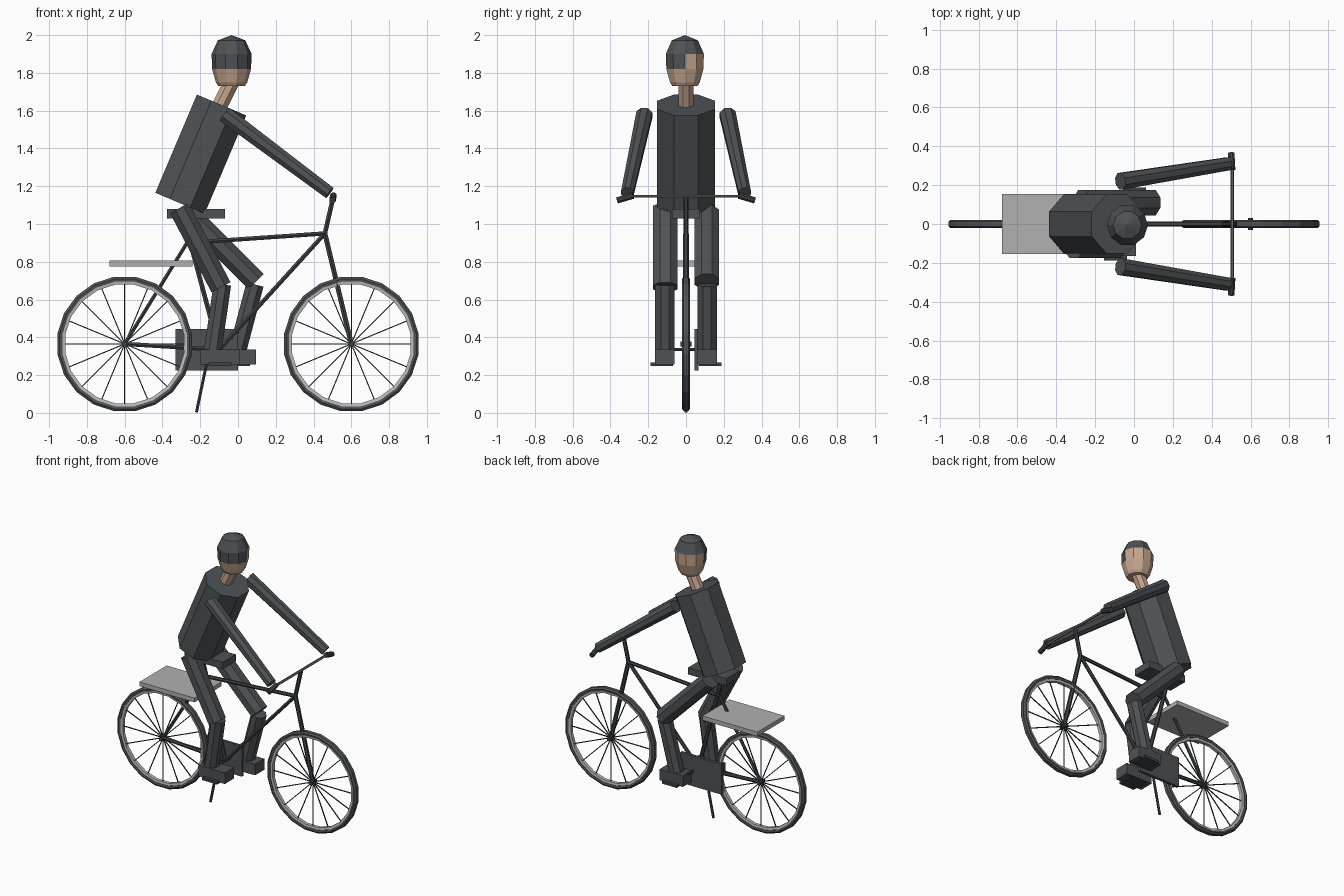
import bpy, bmesh, math
from mathutils import Vector, Matrix

if "Cube" in bpy.data.objects:
    bpy.data.objects.remove(bpy.data.objects["Cube"], do_unlink=True)


def material(name, rgb):
    m = bpy.data.materials.new(name)
    m.use_nodes = True
    m.diffuse_color = (*rgb, 1)
    m.node_tree.nodes["Principled BSDF"].inputs["Base Color"].default_value = (*rgb, 1)
    return m


CLOTH = material("dark slate cloth", (0.075, 0.085, 0.092))
FRAME = material("dark frame metal", (0.05, 0.054, 0.06))
TYRE = material("tyre rubber", (0.08, 0.086, 0.094))
RIM = material("pale rim metal", (0.5, 0.5, 0.5))
RACK = material("light grey rack", (0.44, 0.44, 0.44))
BAR = material("grey handlebar", (0.2, 0.2, 0.2))
SKIN = material("skin", (0.56, 0.38, 0.27))


def finish(name, bm, *mats):
    bmesh.ops.recalc_face_normals(bm, faces=bm.faces)
    me = bpy.data.meshes.new(name)
    bm.to_mesh(me)
    bm.free()
    for m in mats:
        me.materials.append(m)
    ob = bpy.data.objects.new(name, me)
    bpy.context.collection.objects.link(ob)
    return ob


def add_rod(bm, a, b, r1, r2, sides, depth=1.0):
    """Tapered prism from a to b; depth scales it in the travel plane."""
    a, b = Vector(a), Vector(b)
    axis = (b - a).normalized()
    side = Vector((0, 1, 0)) if abs(axis.y) < 0.9 else Vector((1, 0, 0))
    u = (side - axis * side.dot(axis)).normalized()
    v = axis.cross(u)
    rot = Matrix((u, v, axis)).transposed().to_4x4()
    mat = (Matrix.Translation((a + b) / 2) @ rot @ Matrix.Diagonal((1, depth, 1, 1))
           @ Matrix.Rotation(math.pi / sides, 4, "Z"))
    bmesh.ops.create_cone(bm, cap_ends=True, segments=sides, radius1=r1, radius2=r2,
                          depth=(b - a).length, matrix=mat)


def rod(name, a, b, r, mat, sides=6, r2=None, depth=1.0):
    bm = bmesh.new()
    add_rod(bm, a, b, r, r if r2 is None else r2, sides, depth)
    return finish(name, bm, mat)


def box(name, lo, hi, mat):
    lo, hi = Vector(lo), Vector(hi)
    bm = bmesh.new()
    bmesh.ops.create_cube(bm, size=1, matrix=Matrix.Translation((lo + hi) / 2)
                          @ Matrix.Diagonal((*(hi - lo), 1)))
    return finish(name, bm, mat)


def ring(name, centre, profile, mat, sides=20):
    """Closed (radius, y) profile spun around the wheel axle."""
    bm = bmesh.new()
    loops = []
    for i in range(sides):
        t = math.tau * (i + 0.5) / sides
        loops.append([bm.verts.new(centre + Vector((r * math.cos(t), y, r * math.sin(t))))
                      for r, y in profile])
    n = len(profile)
    for i in range(sides):
        p, q = loops[i], loops[(i + 1) % sides]
        for j in range(n):
            bm.faces.new((p[j], p[(j + 1) % n], q[(j + 1) % n], q[j]))
    return finish(name, bm, mat)


# Wheels: tyre, rim, hub and spokes
for label, x in (("rear", -0.6), ("front", 0.6)):
    c = Vector((x, 0, 0.365))
    ring(label + "_tyre", c, [(0.36, -0.012), (0.36, 0.012), (0.348, 0.021),
                              (0.334, 0.018), (0.334, -0.018), (0.348, -0.021)], TYRE)
    ring(label + "_rim", c, [(0.336, -0.015), (0.336, 0.015), (0.318, 0.012), (0.318, -0.012)], RIM)
    rod(label + "_hub", c - Vector((0, 0.03, 0)), c + Vector((0, 0.03, 0)), 0.014, FRAME, 8)
    bm = bmesh.new()
    for i in range(16):
        t = math.tau * i / 16
        add_rod(bm, c, c + 0.322 * Vector((math.cos(t), 0, math.sin(t))), 0.004, 0.004, 4)
    finish(label + "_spokes", bm, FRAME)

# Frame tubes
rear_axle, front_axle = (-0.6, 0, 0.365), (0.6, 0, 0.365)
crank, cluster, head_tube = (-0.1, 0, 0.335), (-0.27, 0, 0.9), (0.46, 0, 0.95)
stem_top = (0.505, 0, 1.145)
for name, a, b, r in (("chain_stay", rear_axle, crank, 0.013),
                      ("seat_stay", rear_axle, cluster, 0.011),
                      ("seat_tube", crank, (-0.29, 0, 1.04), 0.014),
                      ("top_tube", cluster, head_tube, 0.013),
                      ("down_tube", crank, head_tube, 0.013),
                      ("fork", front_axle, head_tube, 0.015),
                      ("stem", head_tube, stem_top, 0.014),
                      ("kickstand", (-0.15, 0, 0.34), (-0.22, 0, 0.003), 0.009),
                      ("crank_axle", (-0.1, -0.12, 0.335), (-0.1, 0.12, 0.335), 0.01)):
    rod(name, a, b, r, FRAME)

# Handlebar, saddle, rack and chain guard
rod("handlebar", (0.505, -0.3, 1.147), (0.505, 0.3, 1.147), 0.009, BAR)
box("saddle", (-0.375, -0.075, 1.03), (-0.07, 0.075, 1.08), CLOTH)
box("rear_rack", (-0.68, -0.155, 0.775), (-0.24, 0.155, 0.806), RACK)
box("chain_guard", (-0.33, 0.045, 0.225), (0, 0.065, 0.445), CLOTH)

# Rider torso and neck
rod("torso", (-0.307, 0, 1.11), (-0.087, 0, 1.63), 0.165, CLOTH, 8, depth=0.93)
rod("neck", (-0.105, 0, 1.61), (-0.02, 0, 1.78), 0.044, SKIN, 8)

# Head: lathed rings, hair on the crown and one side
bm = bmesh.new()
rings = [(0.07, 1.73), (0.083, 1.75), (0.103, 1.82), (0.106, 1.9), (0.073, 1.972)]
loops = []
for r, z in rings:
    loops.append([bm.verts.new((-0.034 + r * math.cos(math.tau * i / 10),
                                -0.006 + r * math.sin(math.tau * i / 10), z)) for i in range(10)])
for p, q in zip(loops, loops[1:]):
    for i in range(10):
        j = (i + 1) % 10
        bm.faces.new((p[i], p[j], q[j], q[i]))
bm.faces.new(loops[0])
tip = bm.verts.new((-0.034, -0.006, 2.0))
for i in range(10):
    bm.faces.new((loops[-1][i], loops[-1][(i + 1) % 10], tip))
for f in bm.faces:
    m = f.calc_center_median()
    f.material_index = int(m.z > 1.9 or (m.z > 1.82 and m.y < 0.02))
finish("head", bm, SKIN, CLOTH)

# Limbs: per-side hip, knee and ankle in the travel plane, plus the foot's span
for label, s, hip, knee, shin_top, ankle, foot in (
        ("right", -1, (-0.31, 1.085), (-0.09, 0.665), (-0.083, 0.68), (-0.135, 0.32), (-0.2, 0.01)),
        ("left", 1, (-0.27, 1.06), (0.095, 0.695), (0.09, 0.68), (-0.005, 0.32), (-0.09, 0.095))):
    def at(p, y):
        return (p[0], s * y, p[1])
    rod(label + "_arm", (-0.07, s * 0.22, 1.58), (0.485, s * 0.31, 1.165), 0.046, CLOTH, 8, 0.036)
    rod(label + "_grip", (0.505, s * 0.28, 1.15), (0.5, s * 0.365, 1.125), 0.018, FRAME, 8)
    rod(label + "_thigh", at(hip, 0.11), at(knee, 0.11), 0.071, CLOTH, 8, depth=0.87)
    rod(label + "_shin", at(shin_top, 0.112), at(ankle, 0.112), 0.056, CLOTH, 8, depth=0.9)
    ys = sorted((s * 0.06, s * 0.165))
    box(label + "_shoe", (foot[0], ys[0], 0.255), (foot[1], ys[1], 0.335), CLOTH)
    ys = sorted((s * 0.07, s * 0.188))
    mid = sum(foot) / 2
    box(label + "_pedal", (mid - 0.06, ys[0], 0.248), (mid + 0.06, ys[1], 0.266), FRAME)
